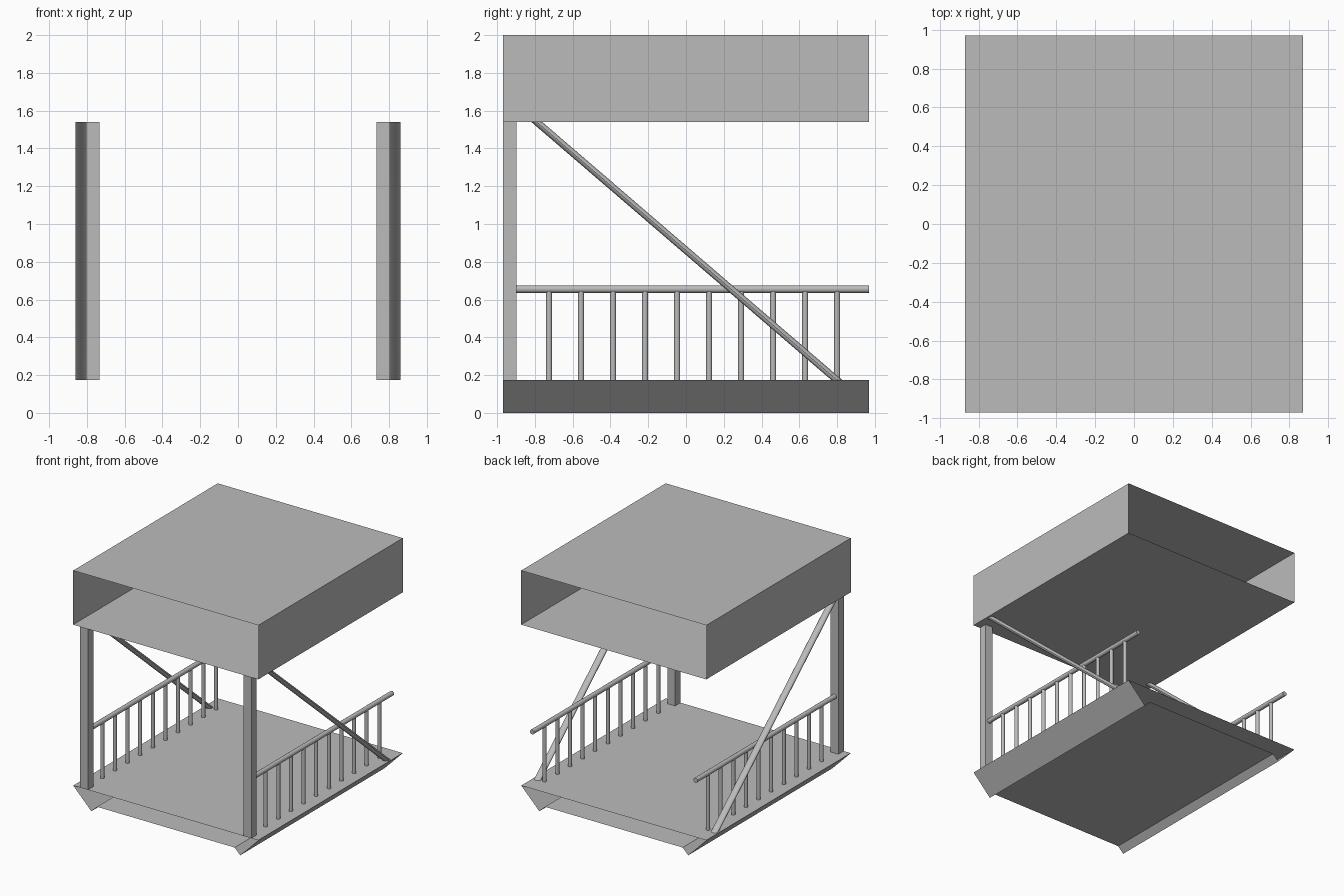
import bpy
import bmesh
from mathutils import Matrix, Vector

old = bpy.data.objects.get("Cube")
if old:
    bpy.data.objects.remove(old, do_unlink=True)

HALF_X, HALF_Y = 0.87, 0.97
FLOOR_Z, ROOF_Z, TOP_Z = 0.173, 1.54, 2.0
POST_X, POST_SIZE = 0.768, 0.072

grey = bpy.data.materials.new("plain grey")
grey.use_nodes = True
grey.diffuse_color = (0.5, 0.5, 0.5, 1)
grey.node_tree.nodes["Principled BSDF"].inputs["Base Color"].default_value = (0.5, 0.5, 0.5, 1)


def add_object(name, bm, smooth=False):
    bmesh.ops.recalc_face_normals(bm, faces=bm.faces)
    mesh = bpy.data.meshes.new(name)
    bm.to_mesh(mesh)
    bm.free()
    mesh.materials.append(grey)
    obj = bpy.data.objects.new(name, mesh)
    bpy.context.collection.objects.link(obj)
    if smooth:
        bpy.ops.object.select_all(action="DESELECT")
        obj.select_set(True)
        bpy.context.view_layer.objects.active = obj
        bpy.ops.object.shade_smooth_by_angle()
    return obj


def sleeve(name, profile):
    """Closed x-z profile swept along y, open at both ends."""
    bm = bmesh.new()
    rings = [[bm.verts.new((x, y, z)) for x, z in profile] for y in (-HALF_Y, HALF_Y)]
    count = len(profile)
    for i in range(count):
        j = (i + 1) % count
        bm.faces.new((rings[0][i], rings[0][j], rings[1][j], rings[1][i]))
    return add_object(name, bm)


def add_rod(bm, start, end, radius, sides=16):
    """Round rod between two points."""
    start, end = Vector(start), Vector(end)
    axis = end - start
    turn = axis.to_track_quat("Z", "Y").to_matrix().to_4x4()
    bmesh.ops.create_cone(bm, cap_ends=True, segments=sides, radius1=radius,
                          radius2=radius, depth=axis.length,
                          matrix=Matrix.Translation((start + end) / 2) @ turn)


# Hollow roof, open at front and back
sleeve("roof", [(-HALF_X, ROOF_Z), (HALF_X, ROOF_Z), (HALF_X, TOP_Z), (-HALF_X, TOP_Z)])

# Hollow floor with sloping sides and short inner lips
right_half = [(HALF_X, FLOOR_Z), (0.70, 0), (0.647, 0.052)]
sleeve("floor", right_half + [(-x, z) for x, z in reversed(right_half)])

for side, label in ((1, "left"), (-1, "right")):
    x = side * POST_X

    # Square front post
    bm = bmesh.new()
    bmesh.ops.create_cube(bm, size=1)
    bmesh.ops.scale(bm, verts=bm.verts, vec=(POST_SIZE, POST_SIZE, ROOF_Z - FLOOR_Z))
    bmesh.ops.translate(bm, verts=bm.verts,
                        vec=(x, -HALF_Y + POST_SIZE / 2, (ROOF_Z + FLOOR_Z) / 2))
    add_object(label + "_post", bm)

    # Handrail
    bm = bmesh.new()
    add_rod(bm, (x, -HALF_Y + POST_SIZE, 0.655), (x, HALF_Y, 0.655), 0.02)
    add_object(label + "_handrail", bm, True)

    # Balusters
    bm = bmesh.new()
    for i in range(10):
        y = -0.725 + i * 0.1695
        add_rod(bm, (x, y, FLOOR_Z), (x, y, 0.645), 0.016)
    add_object(label + "_balusters", bm, True)

    # Diagonal brace: upright rod sheared so its ends stay level
    bm = bmesh.new()
    add_rod(bm, (side * 0.832, 0, FLOOR_Z), (side * 0.832, 0, ROOF_Z), 0.029)
    for v in bm.verts:
        t = (v.co.z - FLOOR_Z) / (ROOF_Z - FLOOR_Z)
        v.co.y += 0.80 - 1.59 * t
    add_object(label + "_brace", bm, True)
